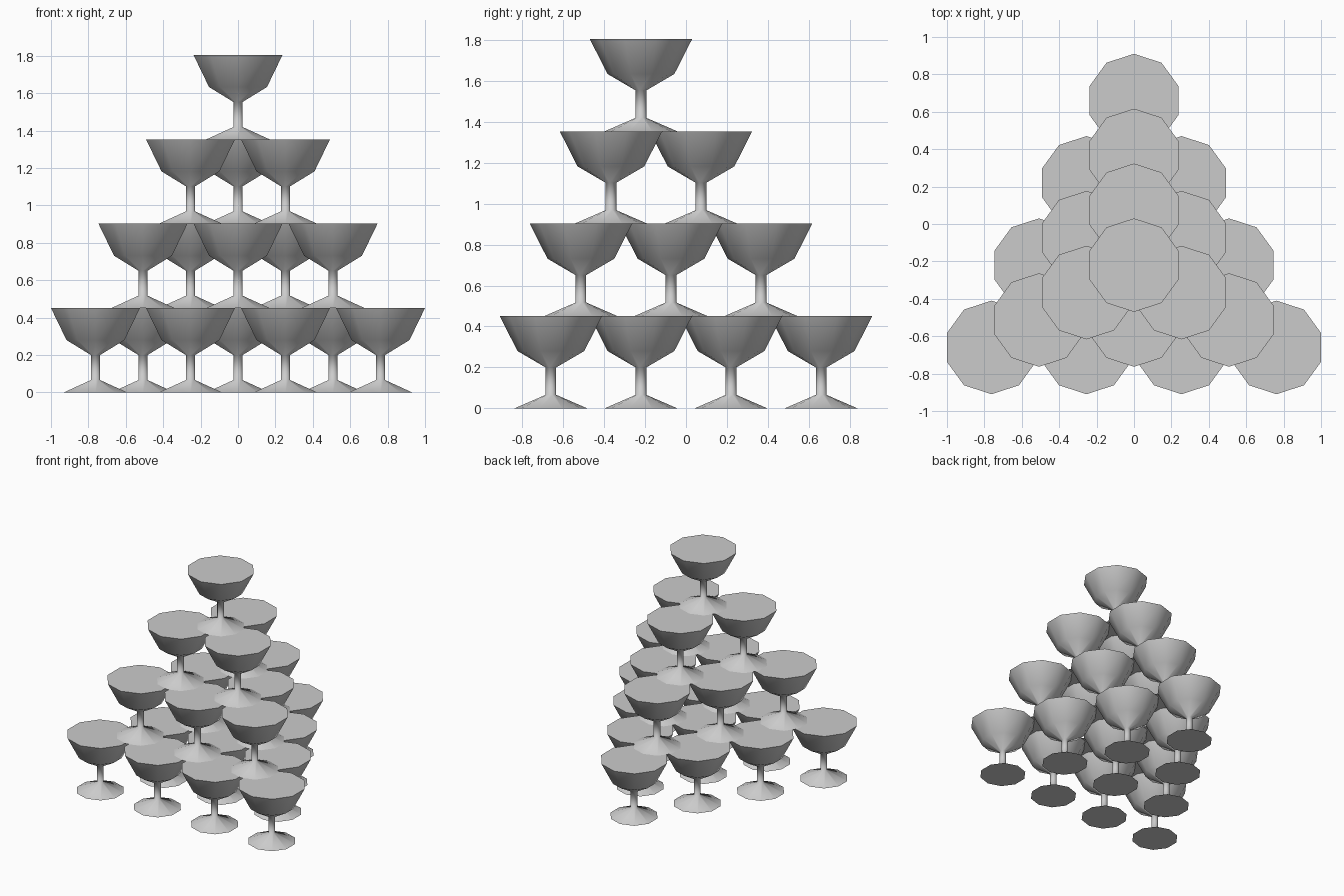
import bpy, bmesh, math

if "Cube" in bpy.data.objects:
    bpy.data.objects.remove(bpy.data.objects["Cube"])

SIDES = 10
PITCH = 0.508              # spacing between neighbouring glasses
ROW = PITCH * math.sqrt(3) / 2
HEIGHT = 0.451
# radius, height: foot, stem, bowl, rim
PROFILE = [(0.178, 0), (0.026, 0.066), (0.026, 0.2), (0.163, 0.28), (0.25, HEIGHT)]


def glass_mesh():
    bm = bmesh.new()
    rings = []
    for r, z in PROFILE:
        rings.append([bm.verts.new((r * math.cos(a), r * math.sin(a), z))
                      for a in (math.pi / 2 + 2 * math.pi * i / SIDES for i in range(SIDES))])
    for low, high in zip(rings, rings[1:]):
        for i in range(SIDES):
            j = (i + 1) % SIDES
            bm.faces.new((low[i], low[j], high[j], high[i])).smooth = True
    # flat foot underside and filled bowl surface
    for cap in (bm.faces.new(rings[0][::-1]), bm.faces.new(rings[-1])):
        for e in cap.edges:
            e.smooth = False
    mesh = bpy.data.meshes.new("coupe_glass")
    bm.to_mesh(mesh)
    bm.free()
    return mesh


# Triangular layers of 10, 6, 3 and 1 glasses
mesh = glass_mesh()
for level in range(4):
    n = 4 - level
    front_y = -1.5 * ROW + level * ROW / 3
    for row in range(n):
        count = n - row
        for i in range(count):
            glass = bpy.data.objects.new(f"coupe_glass_{level}_{row}_{i}", mesh)
            glass.location = ((i - (count - 1) / 2) * PITCH, front_y + row * ROW, level * HEIGHT)
            bpy.context.collection.objects.link(glass)
